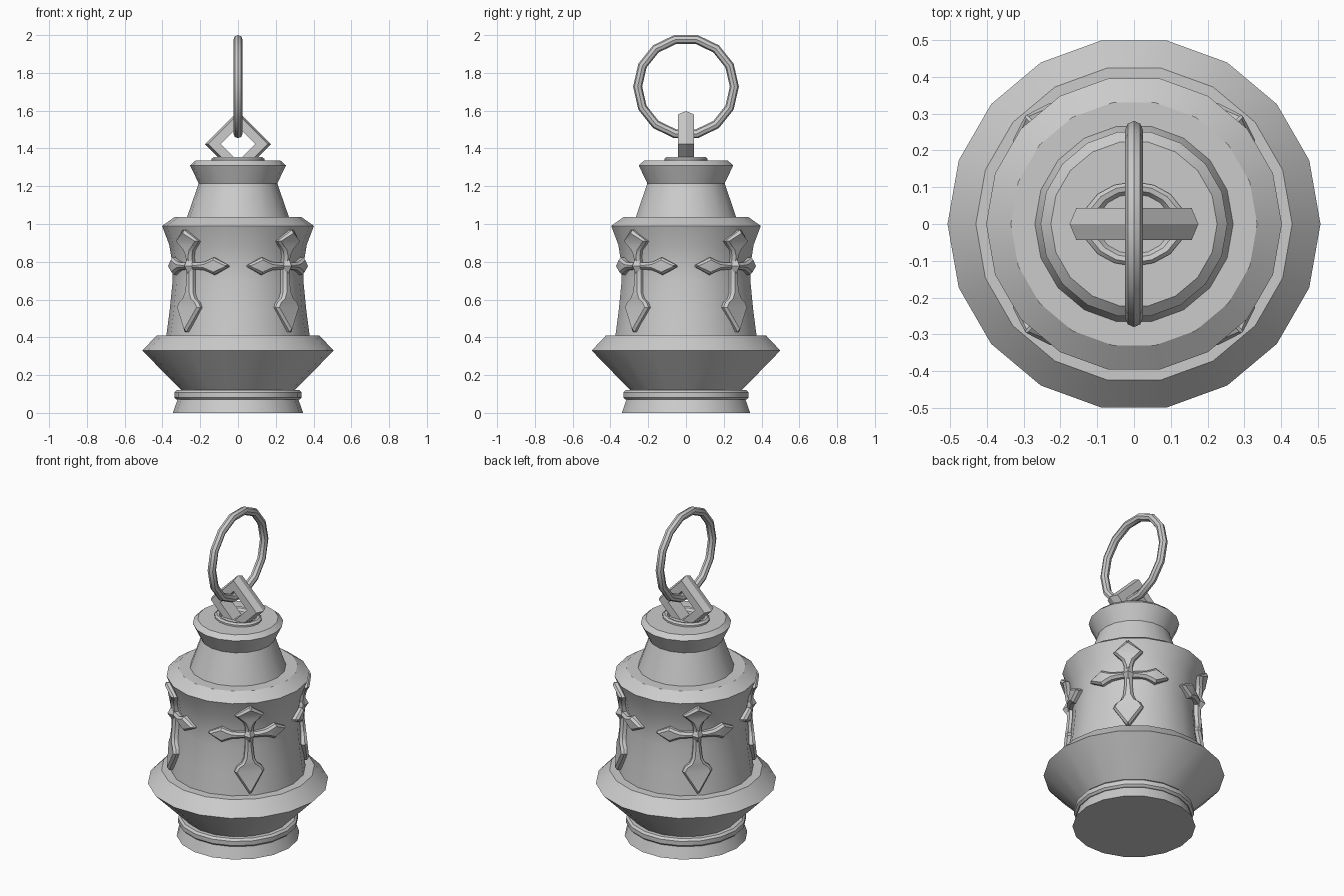
import bpy, bmesh
from math import sin, cos, pi, radians

if "Cube" in bpy.data.objects:
    bpy.data.objects.remove(bpy.data.objects["Cube"])

BODY = [(.38, .405), (.362, .54), (.346, .70), (.346, .78), (.364, .89), (.402, .99)]


def finish(name, bm):
    bmesh.ops.remove_doubles(bm, verts=bm.verts, dist=1e-5)
    bmesh.ops.recalc_face_normals(bm, faces=bm.faces)
    me = bpy.data.meshes.new(name)
    bm.to_mesh(me)
    bm.free()
    ob = bpy.data.objects.new(name, me)
    bpy.context.collection.objects.link(ob)
    bpy.ops.object.select_all(action='DESELECT')
    ob.select_set(True)
    bpy.context.view_layer.objects.active = ob
    bpy.ops.object.shade_smooth_by_angle(angle=radians(30))
    return ob


def bridge(bm, loops, close=False):
    n = len(loops[0])
    pairs = list(zip(loops, loops[1:] + loops[:1])) if close else list(zip(loops, loops[1:]))
    for a, b in pairs:
        for i in range(n):
            j = (i + 1) % n
            bm.faces.new((a[i], a[j], b[j], b[i]))


def lathe(name, profile, n=18, sy=1.0):
    bm = bmesh.new()
    loops = [[bm.verts.new((r * cos(2 * pi * i / n), sy * r * sin(2 * pi * i / n), z))
              for i in range(n)] for r, z in profile]
    bridge(bm, loops)
    bm.faces.new(loops[0])
    bm.faces.new(loops[-1])
    return finish(name, bm)


def body_r(z):
    for (r0, z0), (r1, z1) in zip(BODY, BODY[1:]):
        if z <= z1:
            return r0 + (r1 - r0) * (z - z0) / (z1 - z0)
    return BODY[-1][0]


# turned lantern body
lathe("base_foot", [(.345, 0), (.32, .07), (.29, .07), (.29, .11)])
lathe("base_bead", [(.28, .07), (.325, .07), (.337, .082), (.337, .108), (.325, .12), (.28, .12)])
lathe("lower_bowl", [(.29, .11), (.507, .33), (.43, .41), (.37, .41)])
lathe("lantern_wall", BODY + [(.335, 1.037), (.26, 1.037)])
lathe("neck", [(.272, 1.03), (.208, 1.215), (.254, 1.31), (.226, 1.335)])
lathe("link_socket", [(.14, 1.33), (.14, 1.345), (.128, 1.355), (.112, 1.352), (.10, 1.337)], 16, .82)

# diamond shaped link with a ridged outer edge
bm = bmesh.new()
section = [(.175, 0), (.157, .043), (.092, .043), (.092, -.043), (.157, -.043)]
bridge(bm, [[bm.verts.new((r * cos(k * pi / 2), y, 1.423 + r * sin(k * pi / 2)))
             for r, y in section] for k in range(4)], True)
finish("diamond_link", bm)

# hanging ring
bm = bmesh.new()
bridge(bm, [[bm.verts.new((.024 * sin(b * pi / 4),
                           (.256 + .024 * cos(b * pi / 4)) * cos(a * pi / 7),
                           1.727 + (.256 + .024 * cos(b * pi / 4)) * sin(a * pi / 7)))
             for b in range(8)] for a in range(14)], True)
finish("hanging_ring", bm)

# cross arms as (distance along arm, half width), wrapped onto the wall
TOP = [(0, .022), (.05, .022), (.085, .033), (.108, .055), (.132, .076), (.192, .004)]
SIDE = [(0, .018), (.05, .018), (.095, .022), (.125, .034), (.15, .046), (.228, .004)]
LOW = [(0, .022), (.07, .022), (.14, .028), (.172, .042), (.19, .066), (.218, .08), (.35, .004)]
ZC = .777


def wrap(u, v, off, ang):
    z = ZC + v
    r = body_r(z) * .988 + off
    t = ang + u / .35
    return (r * cos(t), r * sin(t), z)


for k, place in enumerate(("right_back", "left_back", "left_front", "right_front")):
    ang = pi / 4 + k * pi / 2
    bm = bmesh.new()
    for rows, (dx, dy) in ((TOP, (0, 1)), (LOW, (0, -1)), (SIDE, (1, 0)), (SIDE, (-1, 0))):
        loops = []
        for i, (t, h) in enumerate(rows):
            inner = max(h - .014, .002)
            ti = t - .018 if i == len(rows) - 1 else t
            loops.append([bm.verts.new(wrap(dx * d - dy * s, dy * d + dx * s, off, ang))
                          for d, s, off in ((t, -h, -.012), (t, -h, .02), (ti, -inner, .034),
                                            (ti, inner, .034), (t, h, .02), (t, h, -.012))])
        bridge(bm, loops)
        bm.faces.new(loops[-1])
    finish("cross_" + place, bm)
    # pointed stud in the middle of the cross
    bm = bmesh.new()
    rim = [bm.verts.new(wrap(u, v, .028, ang)) for u, v in ((.034, 0), (0, .048), (-.034, 0), (0, -.048))]
    for off in (.06, -.005):
        tip = bm.verts.new(wrap(0, 0, off, ang))
        for i in range(4):
            bm.faces.new((rim[i], rim[(i + 1) % 4], tip))
    finish("cross_stud_" + place, bm)
